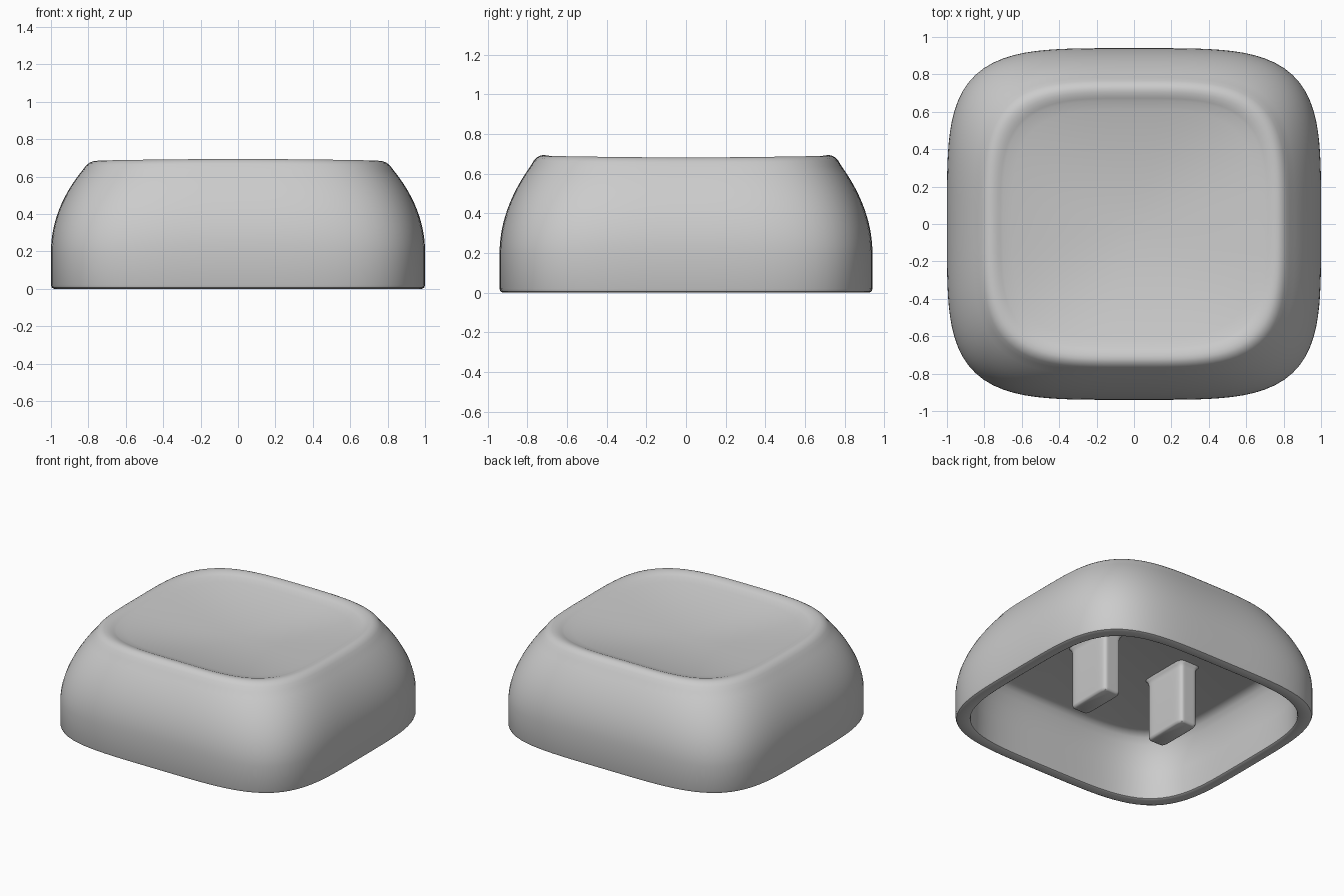
import bpy
import bmesh
from math import cos, sin, tau

if "Cube" in bpy.data.objects:
    bpy.data.objects.remove(bpy.data.objects["Cube"], do_unlink=True)

# Single grey plastic
grey = bpy.data.materials.new("grey plastic")
grey.use_nodes = True
colour = (0.6, 0.6, 0.6, 1)
grey.diffuse_color = colour
bsdf = next(n for n in grey.node_tree.nodes if n.type == "BSDF_PRINCIPLED")
bsdf.inputs["Base Color"].default_value = colour


def loft(name, rings, steps, location=(0, 0, 0)):
    """Join rounded-square rings (half x, half y, z, squareness, side dip)."""
    bm = bmesh.new()
    loops = []
    for rx, ry, z, n, dip in rings:
        loop = []
        for i in range(steps):
            c, s = cos(tau * i / steps), sin(tau * i / steps)
            r = (abs(c) ** n + abs(s) ** n) ** (-1 / n)
            loop.append(bm.verts.new((rx * r * c, ry * r * s, z - dip * c * c)))
        loops.append(loop)
    for a, b in zip(loops, loops[1:]):
        for i in range(steps):
            j = (i + 1) % steps
            bm.faces.new((a[i], a[j], b[j], b[i]))
    bm.faces.new(loops[0])
    bm.faces.new(loops[-1])
    bmesh.ops.recalc_face_normals(bm, faces=bm.faces)
    mesh = bpy.data.meshes.new(name)
    bm.to_mesh(mesh)
    bm.free()
    mesh.materials.append(grey)
    obj = bpy.data.objects.new(name, mesh)
    obj.location = location
    bpy.context.collection.objects.link(obj)
    bpy.ops.object.select_all(action="DESELECT")
    obj.select_set(True)
    bpy.context.view_layer.objects.active = obj
    bpy.ops.object.shade_smooth_by_angle(angle=0.7)
    return obj


DEPTH = 0.94  # y size relative to x
shell = []


def ring(r, z, n, dip=0):
    shell.append((r, r * DEPTH, z, n, dip))


# Shallow dish in the top
for i in range(1, 15):
    t = i / 14
    ring(0.7 * t, 0.595 + 0.08 * t * t, 2.2 + 1.5 * t, 0.01 * t * t)

# Rounded lip around the dish
for r, z in ((0.715, 0.682), (0.73, 0.688), (0.75, 0.693), (0.77, 0.694),
             (0.785, 0.69), (0.8, 0.682), (0.815, 0.668)):
    ring(r, z, 3.7, 0.012)

# Curved flank, falling to a straight skirt
for i in range(13):
    t = 1 - i / 12
    ring(1 - 0.167 * t * t, 0.2 + 0.44 * t, 4.2 - 0.5 * t, 0.008 * t ** 4)

# Skirt with softened bottom edge, then the hollow inside
for r, z in ((1, 0.02), (0.995, 0.006), (0.982, 0), (0.928, 0), (0.918, 0.006),
             (0.915, 0.02), (0.912, 0.2), (0.9, 0.3), (0.875, 0.38),
             (0.855, 0.42), (0.835, 0.44), (0.805, 0.45)):
    ring(r, z, 4.2)
loft("cap_shell", shell, 128)

# Two mounting legs, flared where they meet the ceiling
leg = [(0.055, 0.157, 0, 8, 0), (0.065, 0.167, 0.006, 8, 0),
       (0.07, 0.172, 0.02, 8, 0), (0.07, 0.172, 0.41, 8, 0),
       (0.075, 0.177, 0.435, 8, 0), (0.088, 0.19, 0.452, 8, 0),
       (0.088, 0.19, 0.48, 8, 0)]
for side, x in (("left", 0.325), ("right", -0.325)):
    loft(side + "_mounting_leg", leg, 64, (x, 0, 0))
